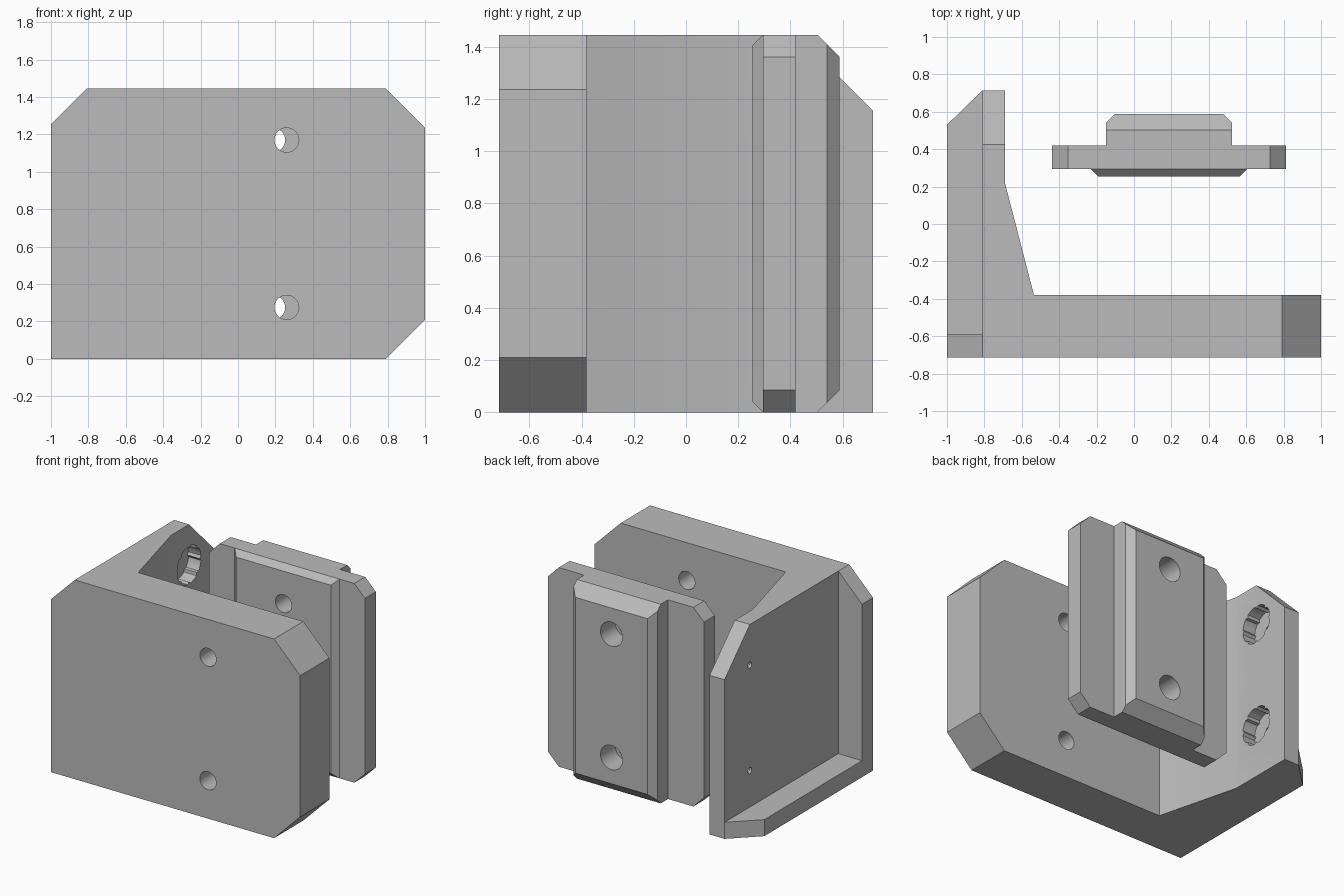
import bpy, bmesh, math
from mathutils import Vector, Matrix

if "Cube" in bpy.data.objects:
    bpy.data.objects.remove(bpy.data.objects["Cube"])

H = 1.445  # overall height

grey = bpy.data.materials.new("plain_grey")
grey.diffuse_color = (0.5, 0.5, 0.5, 1)
grey.use_nodes = True
grey.node_tree.nodes["Principled BSDF"].inputs["Base Color"].default_value = grey.diffuse_color


def make(name, bm):
    bmesh.ops.recalc_face_normals(bm, faces=bm.faces)
    me = bpy.data.meshes.new(name)
    bm.to_mesh(me)
    bm.free()
    ob = bpy.data.objects.new(name, me)
    bpy.context.collection.objects.link(ob)
    me.materials.append(grey)
    return ob


def prism(pts, direction, chamfers=()):
    """Extrude a 3D outline, then slice corners off with (point, normal) planes."""
    bm = bmesh.new()
    f = bm.faces.new([bm.verts.new(p) for p in pts])
    ext = bmesh.ops.extrude_face_region(bm, geom=[f])
    bmesh.ops.translate(bm, vec=direction,
                        verts=[v for v in ext["geom"] if isinstance(v, bmesh.types.BMVert)])
    bmesh.ops.recalc_face_normals(bm, faces=bm.faces)
    for co, no in chamfers:
        cut = bmesh.ops.bisect_plane(bm, geom=bm.verts[:] + bm.edges[:] + bm.faces[:],
                                     plane_co=co, plane_no=no, clear_outer=True)
        edges = [e for e in cut["geom_cut"] if isinstance(e, bmesh.types.BMEdge)]
        bmesh.ops.contextual_create(bm, geom=edges)
    return bm


def plan(pts, z=0.0):
    return [(x, y, z) for x, y in pts]


def rod(axis, center, length, radius, ribs=0):
    """Cylinder cutter along axis; optional ribs narrow it at regular angles."""
    n = 48
    pts = []
    for i in range(n):
        r = radius - (0.014 if ribs and i % (n // ribs) == 0 else 0)
        a = 2 * math.pi * i / n
        pts.append((r * math.cos(a), r * math.sin(a), -length / 2))
    bm = prism(pts, (0, 0, length))
    rot = Matrix.Rotation(math.pi / 2, 4, axis)
    bmesh.ops.transform(bm, matrix=Matrix.Translation(center) @ rot, verts=bm.verts)
    return make("cutter", bm)


def combine(ob, other, op):
    mod = ob.modifiers.new(op.lower(), 'BOOLEAN')
    mod.operation, mod.object, mod.solver = op, other, 'EXACT'
    bpy.context.view_layer.update()
    dg = bpy.context.evaluated_depsgraph_get()
    me = bpy.data.meshes.new_from_object(ob.evaluated_get(dg))
    ob.modifiers.clear()
    ob.data = me
    bpy.data.objects.remove(other)


# Bracket: L plan with an inner gusset and chamfered corners
bracket = make("bracket", prism(
    plan([(-1, -.715), (1, -.715), (1, -.38), (-.535, -.38),
          (-.69, .22), (-.69, .715), (-.81, .715), (-1, .53)]), (0, 0, H),
    [((.79, 0, H), (1, 0, 1)), ((.79, 0, 0), (1, 0, -1)),
     ((-.81, 0, H), (-1, 0, 1)), ((0, .425, H), (0, 1, 1))]))

# Side recess leaving a front lip and a bottom lip
combine(bracket, make("cutter", prism(
    plan([(-1.2, -.59), (-.81, -.59), (-.81, .9), (-1.2, .9)], .12), (0, 0, 2))), 'DIFFERENCE')

# Front wall screw holes
for z in (.275, 1.17):
    combine(bracket, rod('X', (.26, -.55, z), .6, .065), 'DIFFERENCE')

# Ribbed round pockets in the side wall with pinholes behind
for z in (.385, 1.15):
    combine(bracket, rod('Y', (-.69, .425, z), .2, .137, ribs=8), 'DIFFERENCE')
    combine(bracket, rod('Y', (-.78, .425, z), .2, .022), 'DIFFERENCE')

# Sliding carriage: base plate with four chamfered corners
CX, C = .187, .085
carriage = make("carriage", prism(
    plan([(CX - .625, .295), (CX + .625, .295), (CX + .625, .42), (CX - .625, .42)]), (0, 0, H),
    [((CX + sx * (.625 - C), 0, H if sz > 0 else 0), (sx, 0, sz))
     for sx in (-1, 1) for sz in (-1, 1)]))

# Rear block, chamfered along its outer edges
rear = prism(plan([(CX - .337, .40), (CX + .337, .40), (CX + .337, .54), (CX + .29, .588),
                   (CX - .29, .588), (CX - .337, .54)]), (0, 0, H),
             [((0, .503, H), (0, 1, 1)), ((0, .503, 0), (0, 1, -1))])
combine(carriage, make("rear_block", rear), 'UNION')

# Front pad with bevelled rim
pad = prism(plan([(CX - .42, .31), (CX - .42, .295), (CX - .38, .255),
                  (CX + .38, .255), (CX + .42, .295), (CX + .42, .31)]), (0, 0, H),
            [((0, .295, H), (0, -1, 1)), ((0, .295, 0), (0, -1, -1))])
combine(carriage, make("front_pad", pad), 'UNION')

# Carriage screw holes, wider at the rear
for z in (.275, 1.17):
    combine(carriage, rod('X', (CX, .42, z), .6, .065), 'DIFFERENCE')
    combine(carriage, rod('X', (CX, .57, z), .3, .088), 'DIFFERENCE')

# Smooth hole walls, keep edges sharp
for ob in (bracket, carriage):
    bpy.ops.object.select_all(action='DESELECT')
    ob.select_set(True)
    bpy.context.view_layer.objects.active = ob
    bpy.ops.object.shade_smooth_by_angle(angle=math.radians(20))
